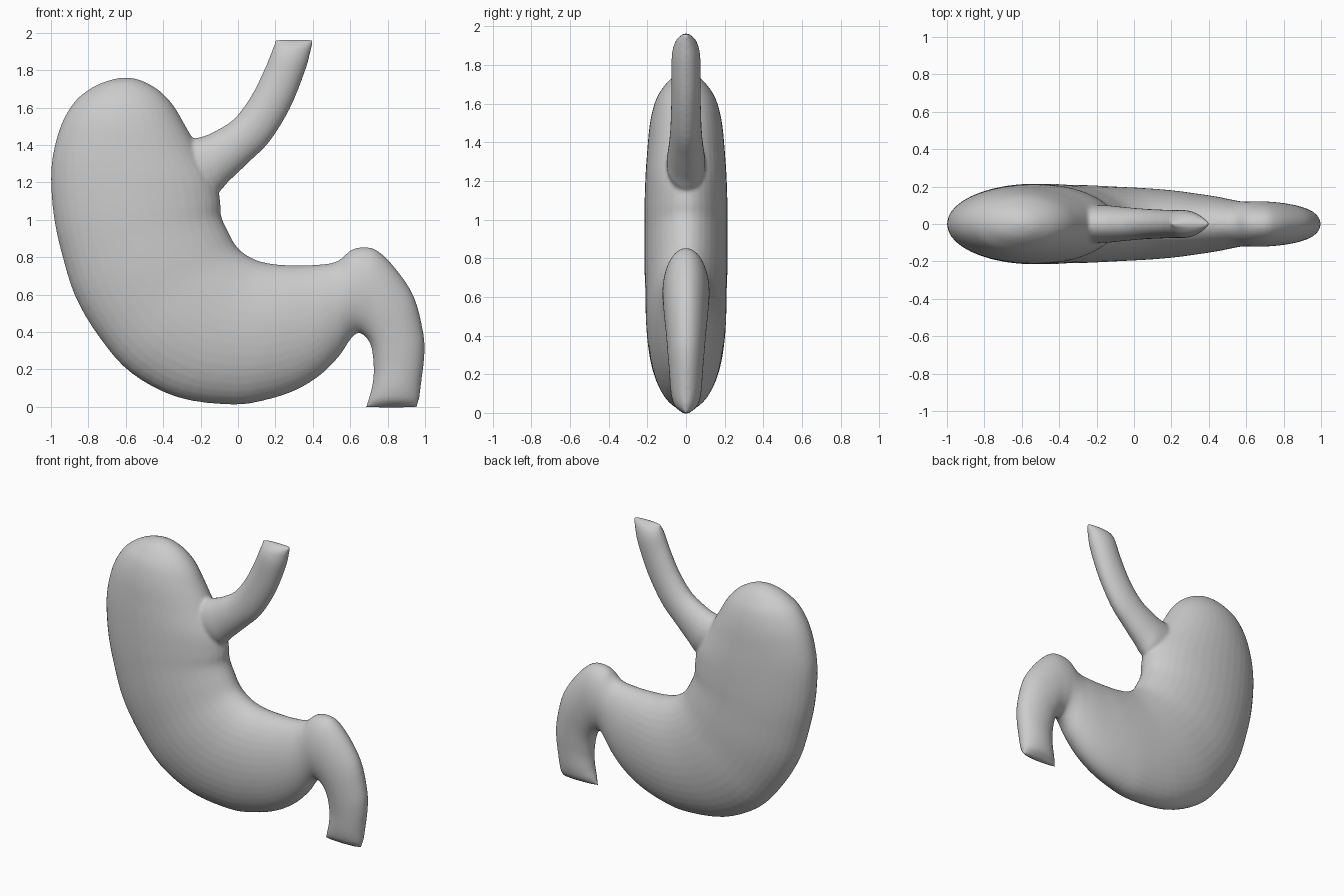
import bpy, bmesh, math
from mathutils import Vector

SIDES, SUB = 40, 4

# Each station: outer edge x, z / inner edge x, z / half depth in y
BODY = [
    (-.64, 1.758, -.58, 1.76, .015), (-.72, 1.735, -.51, 1.742, .065),
    (-.79, 1.70, -.42, 1.69, .11), (-.87, 1.635, -.345, 1.61, .155),
    (-.94, 1.52, -.28, 1.50, .185), (-.985, 1.37, -.20, 1.36, .20),
    (-1.0, 1.22, -.12, 1.22, .21), (-.985, 1.02, -.095, 1.10, .215),
    (-.945, .83, -.09, 1.02, .215), (-.87, .59, -.05, .93, .215),
    (-.74, .37, -.01, .86, .21), (-.57, .18, .04, .815, .208),
    (-.32, .05, .11, .78, .20), (-.03, .012, .20, .762, .19),
    (.15, .037, .29, .757, .178), (.31, .09, .37, .757, .162),
    (.44, .17, .45, .762, .146), (.54, .27, .505, .77, .13),
]
DUODENUM = [
    (.60, .36, .55, .79, .121), (.64, .395, .60, .835, .12),
    (.67, .385, .66, .853, .122), (.69, .365, .74, .838, .12),
    (.71, .33, .84, .742, .115), (.72, .28, .94, .59, .105),
    (.725, .22, .99, .40, .095), (.725, .17, .997, .28, .088),
    (.715, .10, .98, .13, .08), (.70, .05, .97, .05, .066),
    (.69, .02, .963, .02, .045), (.68, -.003, .958, -.003, .012),
]
OESOPHAGUS = [
    (-.30, 1.42, -.20, 1.13, .10), (-.19, 1.445, -.105, 1.15, .10),
    (-.12, 1.475, -.05, 1.205, .094), (-.02, 1.54, .06, 1.31, .084),
    (.07, 1.66, .17, 1.42, .078), (.14, 1.80, .28, 1.60, .075),
    (.175, 1.885, .36, 1.80, .074), (.188, 1.92, .388, 1.90, .06),
    (.195, 1.94, .40, 1.943, .04), (.198, 1.963, .407, 1.963, .012),
]


def spline(rows):
    """Catmull-Rom through the stations."""
    out = []
    for i in range(len(rows) - 1):
        quad = [rows[max(i - 1, 0)], rows[i], rows[i + 1], rows[min(i + 2, len(rows) - 1)]]
        for k in range(SUB):
            t = k / SUB
            out.append([.5 * (2 * b + (c - a) * t + (2 * a - 5 * b + 4 * c - d) * t * t
                              + (3 * b - a - 3 * c + d) * t ** 3) for a, b, c, d in zip(*quad)])
    return out + [list(rows[-1])]


def loft(bm, rows):
    rings = []
    for ox, oz, ix, iz, depth in spline(rows):
        a, b = Vector((ox, 0, oz)), Vector((ix, 0, iz))
        mid, half = (a + b) / 2, (b - a) / 2
        ring = []
        for s in range(SIDES):
            ang = 2 * math.pi * s / SIDES
            ring.append(bm.verts.new(mid + half * math.cos(ang)
                                     + Vector((0, depth * math.sin(ang), 0))))
        rings.append(ring)
    for r, q in zip(rings, rings[1:]):
        for s in range(SIDES):
            n = (s + 1) % SIDES
            bm.faces.new((r[s], r[n], q[n], q[s]))
    bm.faces.new(rings[0][::-1])
    bm.faces.new(rings[-1])


# Stomach sac running into the duodenum, plus the gullet tube
bm = bmesh.new()
loft(bm, BODY + DUODENUM)
loft(bm, OESOPHAGUS)
bmesh.ops.recalc_face_normals(bm, faces=bm.faces)
mesh = bpy.data.meshes.new("stomach")
bm.to_mesh(mesh)
bm.free()
stomach = bpy.data.objects.new("stomach", mesh)
bpy.context.collection.objects.link(stomach)

# Fuse into one skin and soften the junction
fuse = stomach.modifiers.new("fuse", 'REMESH')
fuse.mode = 'VOXEL'
fuse.voxel_size = .011
fuse.use_smooth_shade = True
soft = stomach.modifiers.new("soften", 'SMOOTH')
soft.factor = .5
soft.iterations = 4
